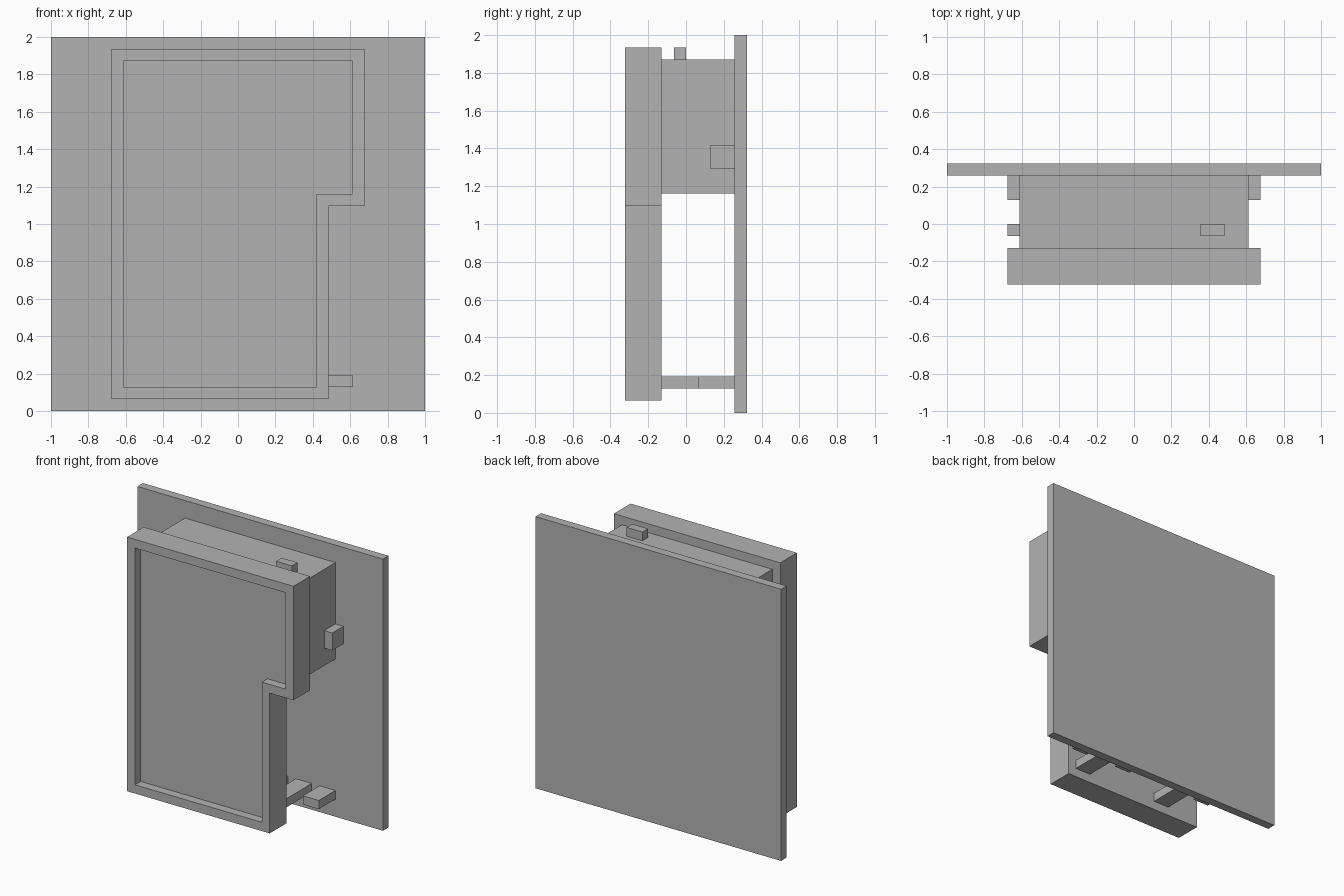
import bpy
import bmesh

U = 2 / 31  # module that every part is sized by

cube = bpy.data.objects.get("Cube")
if cube:
    bpy.data.objects.remove(cube, do_unlink=True)

grey = bpy.data.materials.new("plain grey")
grey.use_nodes = True
colour = (0.45, 0.45, 0.45, 1)
grey.diffuse_color = colour
grey.node_tree.nodes["Principled BSDF"].inputs["Base Color"].default_value = colour


def add_object(name, bm):
    bmesh.ops.recalc_face_normals(bm, faces=bm.faces)
    bmesh.ops.scale(bm, vec=(U, U, U), verts=bm.verts)
    mesh = bpy.data.meshes.new(name)
    bm.to_mesh(mesh)
    bm.free()
    mesh.materials.append(grey)
    obj = bpy.data.objects.new(name, mesh)
    bpy.context.collection.objects.link(obj)
    return obj


def box(name, x, y, z):
    """Box from its (low, high) range on each axis, in modules."""
    bm = bmesh.new()
    bmesh.ops.create_cube(bm, size=1)
    for v in bm.verts:
        v.co = [r[0] if c < 0 else r[1] for c, r in zip(v.co, (x, y, z))]
    return add_object(name, bm)


def stepped_outline(inset):
    """Tall outline with a step in its lower right corner."""
    left, right, step = -10.5 + inset, 10.5 - inset, 7.5 - inset
    bottom, top, ledge = 1 + inset, 30 - inset, 17 + inset
    return [(left, bottom), (step, bottom), (step, ledge),
            (right, ledge), (right, top), (left, top)]


# Stepped front housing: back, outer wall, rim, recess wall and recessed panel
bm = bmesh.new()
rings = []
for inset, y in ((0, -2), (0, -5), (1, -5), (1, -4)):
    rings.append([bm.verts.new((x, y, z)) for x, z in stepped_outline(inset)])
for a, b in zip(rings, rings[1:]):
    for i in range(len(a)):
        j = (i + 1) % len(a)
        bm.faces.new((a[i], a[j], b[j], b[i]))
bm.faces.new(rings[0])
bm.faces.new(rings[-1])
add_object("front_housing", bm)

# Back plate and the upper body joining it to the housing
box("back_plate", (-15.5, 15.5), (4, 5), (0, 31))
box("upper_body", (-9.5, 9.5), (-2, 4), (18, 29))

# Lower struts and side lugs, in mirrored pairs
for side, lo, hi in (("left", 0, 1), ("right", -1, 0)):
    sign = 1 if side == "left" else -1
    box(side + "_lower_strut", sorted((sign * 4.5, sign * 6.5)), (-2, 4), (2, 3))
    box(side + "_side_lug", sorted((sign * 9.5, sign * 10.5)), (2, 4), (20, 22))

# Short tabs on the plate, beside the struts
for name, x in (("left", 7.5), ("middle", 1.5), ("right", -9.5)):
    box(name + "_lower_tab", (x, x + 2), (1, 4), (2, 3))

# Locating pegs on the upper body
box("top_peg", (5.5, 7.5), (-1, 0), (29, 30))
box("right_side_peg", (-10.5, -9.5), (-1, 0), (25, 27))
